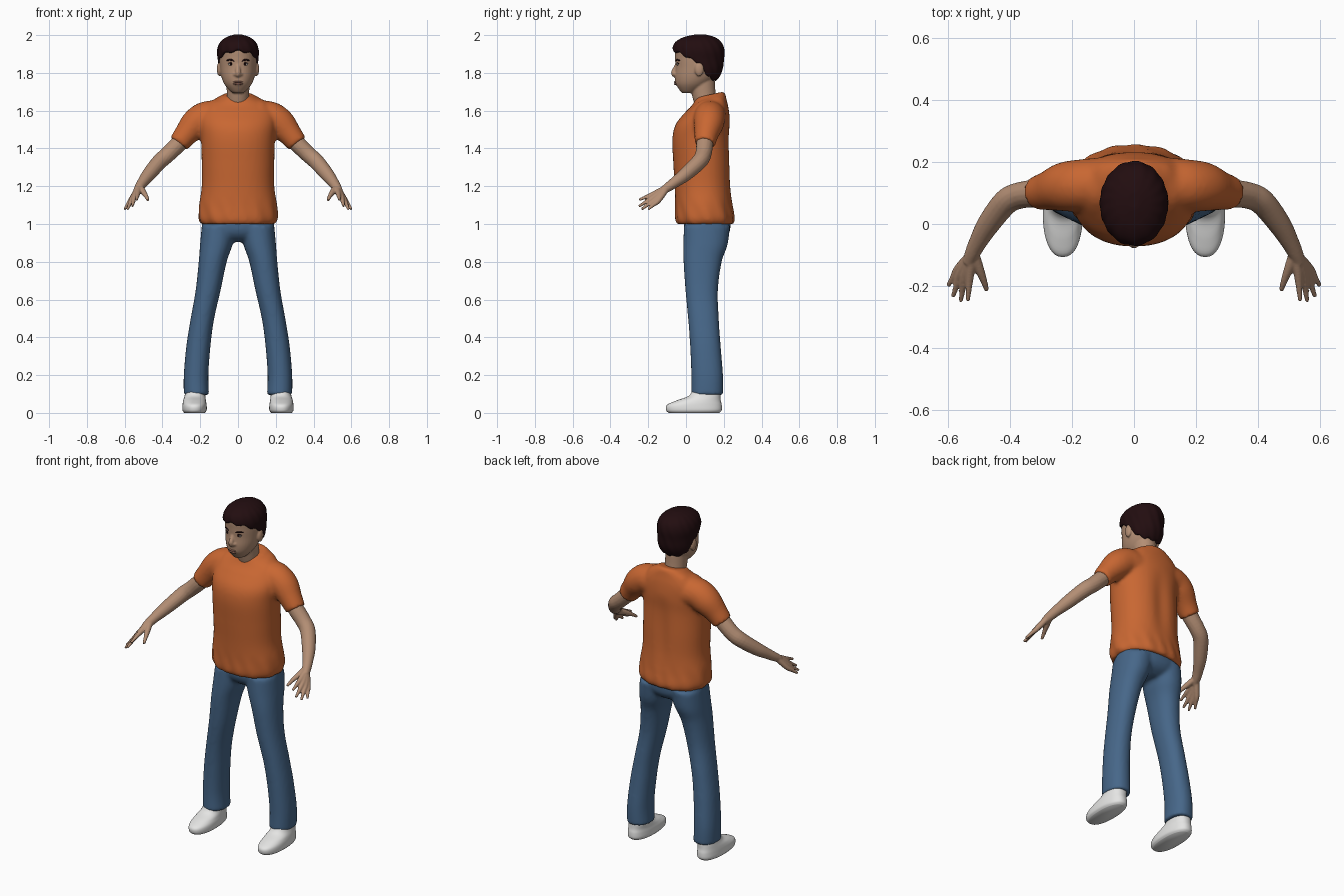
import bpy, bmesh, math
from mathutils import Vector, Matrix


def material(name, rgb):
    m = bpy.data.materials.new(name)
    m.diffuse_color = (*rgb, 1)
    return m


ORANGE = material("orange cotton", (0.58, 0.135, 0.032))
BLUE = material("blue denim", (0.062, 0.135, 0.25))
SKIN = material("skin", (0.45, 0.27, 0.175))
HAIR = material("dark hair", (0.016, 0.004, 0.005))
WHITE = material("white shoe", (0.78, 0.78, 0.77))
LIP = material("lip", (0.3, 0.14, 0.1))
EYE = material("eye white", (0.55, 0.5, 0.45))


def spline(rows, k):
    """Catmull-Rom through tuples of any length."""
    pts = [rows[0]] + list(rows) + [rows[-1]]
    out = []
    for i in range(1, len(pts) - 2):
        for j in range(k):
            t = j / k
            out.append([0.5 * (2 * b + (c - a) * t + (2 * a - 5 * b + 4 * c - d) * t * t
                               + (3 * b - a - 3 * c + d) * t ** 3)
                        for a, b, c, d in zip(*pts[i - 1:i + 3])])
    out.append(list(rows[-1]))
    return out


def skin_rings(bm, rings):
    """Join rings of points into a closed solid."""
    rings = [[bm.verts.new(p) for p in r] for r in rings]
    n = len(rings[0])
    for a, b in zip(rings, rings[1:]):
        for i in range(n):
            j = (i + 1) % n
            bm.faces.new((a[i], a[j], b[j], b[i]))
    bm.faces.new(rings[0])
    bm.faces.new(rings[-1])


def stack(bm, rows, power=2.0, n=40, k=5):
    """Level oval rings given as (x, y, z, half width, half depth)."""
    def oval(a, r):
        return math.copysign(abs(a) ** (2 / power), a) * r
    rings = []
    for x, y, z, rx, ry in spline(rows, k):
        rings.append([(x + oval(math.cos(2 * math.pi * i / n), rx),
                       y + oval(math.sin(2 * math.pi * i / n), ry), z) for i in range(n)])
    skin_rings(bm, rings)


def tube(bm, rows, n=16, k=5):
    """Round limb along (x, y, z, radius)."""
    path = spline(rows, k)
    rings = []
    for i, (x, y, z, r) in enumerate(path):
        a, b = path[max(i - 1, 0)], path[min(i + 1, len(path) - 1)]
        t = (Vector(b[:3]) - Vector(a[:3])).normalized()
        side = t.cross(Vector((0, 0, 1))).normalized()
        up = side.cross(t)
        rings.append([Vector((x, y, z)) + r * (side * math.cos(q) + up * math.sin(q))
                      for q in (2 * math.pi * j / n for j in range(n))])
    skin_rings(bm, rings)


def ball(bm, loc, size):
    bmesh.ops.create_uvsphere(bm, u_segments=16, v_segments=10, radius=1,
                              matrix=Matrix.Translation(loc) @ Matrix.Diagonal((*size, 1)))


def flip(rows, s):
    return [(r[0] * s, *r[1:]) for r in rows]


def finish(name, bm, mat, voxel=0, relax=0):
    """Make the object; voxel fuses overlapping pieces, relax softens seams."""
    bmesh.ops.recalc_face_normals(bm, faces=bm.faces)
    for f in bm.faces:
        f.smooth = True
    me = bpy.data.meshes.new(name)
    bm.to_mesh(me)
    bm.free()
    me.materials.append(mat)
    ob = bpy.data.objects.new(name, me)
    bpy.context.collection.objects.link(ob)
    if voxel:
        m = ob.modifiers.new("fuse", 'REMESH')
        m.mode = 'VOXEL'
        m.voxel_size = voxel
        m.use_smooth_shade = True
    if relax:
        m = ob.modifiers.new("soften", 'SMOOTH')
        m.factor = 0.5
        m.iterations = relax
    return ob


SIDES = (1, -1)

# T-shirt: body and two short sleeves, with gathered hem and tilted collar
bm = bmesh.new()
stack(bm, [(0, .10, 1.00, .195, .150), (0, .10, 1.03, .209, .157), (0, .095, 1.10, .206, .152),
           (0, .09, 1.20, .192, .150), (0, .085, 1.32, .192, .152), (0, .08, 1.45, .195, .152),
           (0, .09, 1.53, .202, .143), (0, .115, 1.60, .198, .112), (0, .125, 1.645, .155, .09),
           (0, .127, 1.672, .098, .08), (0, .125, 1.685, .078, .073)], power=2.2, n=72, k=6)
for s in SIDES:
    tube(bm, flip([(.11, .13, 1.565, .085), (.17, .125, 1.565, .084), (.225, .12, 1.53, .08),
                   (.275, .108, 1.475, .064), (.314, .10, 1.425, .055)], s), n=28)
for v in bm.verts:
    x, y, z = v.co
    ang = math.atan2(y - .1, x)
    if z < 1.14:
        g = 1 + .018 * math.sin(13 * ang + 25 * z) * min(1, (1.14 - z) / .08)
        v.co.x, v.co.y = x * g, .1 + (y - .1) * g
    if y > .15 and 1.1 < z < 1.55:
        v.co.y -= .014 * math.exp(-(x / .045) ** 2) * math.sin(math.pi * (z - 1.1) / .45)
    if z > 1.6 and abs(x) < .12:
        v.co.z += (y - .125) * .22 * min(1, (z - 1.6) / .07)
finish("tshirt", bm, ORANGE, .011, 4)

# Jeans: hips and two legs
bm = bmesh.new()
stack(bm, [(0, .11, .905, .07, .06), (0, .112, .93, .14, .1), (0, .112, .97, .187, .122),
           (0, .112, 1.04, .187, .122)], power=2.2)
for s in SIDES:
    stack(bm, flip([(.220, .112, .095, .067, .085), (.222, .112, .20, .065, .084),
                    (.210, .103, .35, .064, .081), (.190, .093, .49, .062, .081),
                    (.158, .083, .65, .066, .086), (.134, .088, .80, .074, .101),
                    (.115, .103, .89, .086, .117), (.100, .111, .99, .092, .122)], s), power=2.2)
finish("jeans", bm, BLUE, .010, 5)

# Shoes
for s, side in zip(SIDES, ("left", "right")):
    bm = bmesh.new()
    stack(bm, flip([(.23, .042, 0, .054, .134), (.23, .042, .014, .064, .147),
                    (.23, .044, .042, .064, .145), (.23, .066, .065, .060, .118),
                    (.228, .098, .09, .055, .084), (.225, .11, .13, .05, .07)], s), power=2.3)
    ob = finish(side + "_shoe", bm, WHITE)

# Arms with hands: every finger runs from the wrist so the roots fuse into a palm
TIPS = [((.531, -.165, 1.162), (.537, -.248, 1.128)), ((.547, -.165, 1.147), (.560, -.250, 1.093)),
        ((.560, -.157, 1.135), (.585, -.235, 1.078)), ((.568, -.145, 1.125), (.601, -.200, 1.078))]
for s, side in zip(SIDES, ("left", "right")):
    bm = bmesh.new()
    tube(bm, flip([(.25, .11, 1.50, .045), (.31, .10, 1.43, .045), (.37, .092, 1.37, .043),
                   (.415, .07, 1.33, .042), (.47, .0, 1.265, .037), (.505, -.06, 1.22, .029),
                   (.522, -.095, 1.195, .025), (.535, -.125, 1.175, .020)], s))
    for knuckle, tip in TIPS:
        mid = tuple((a + b) / 2 for a, b in zip(knuckle, tip))
        tube(bm, flip([(.525, -.10, 1.193, .018), (*knuckle, .0145), (*mid, .0105),
                       (*tip, .007)], s), n=12)
    tube(bm, flip([(.518, -.095, 1.195, .018), (.500, -.145, 1.168, .0155),
                   (.485, -.185, 1.145, .011), (.476, -.214, 1.125, .008)], s), n=12)
    finish(side + "_arm", bm, SKIN, .0045, 3)

# Head: neck, skull, nose, ears
bm = bmesh.new()
stack(bm, [(0, .115, 1.60, .06, .06), (0, .095, 1.68, .059, .063), (0, .085, 1.76, .062, .068)])
stack(bm, [(0, .015, 1.693, .026, .034), (0, .02, 1.707, .045, .053), (0, .035, 1.74, .072, .088),
           (0, .05, 1.78, .088, .109), (0, .06, 1.83, .096, .116), (0, .065, 1.88, .1, .123),
           (0, .065, 1.93, .098, .122), (0, .065, 1.97, .07, .09), (0, .065, 1.98, .03, .04)])
tube(bm, [(0, -.042, 1.855, .010), (0, -.056, 1.825, .012), (0, -.065, 1.80, .015),
          (0, -.058, 1.784, .012)])
for s in SIDES:
    ball(bm, (.014 * s, -.056, 1.792), (.011, .012, .009))
    ball(bm, (.099 * s, .07, 1.82), (.013, .024, .038))
ball(bm, (0, -.045, 1.748), (.03, .014, .017))
finish("head", bm, SKIN, .005, 3)

# Hair cap whose lower edge drops from fringe to nape
EDGE = [(-.09, 1.925), (-.03, 1.903), (.03, 1.87), (.07, 1.85), (.11, 1.79), (.14, 1.762), (.3, 1.75)]


def hairline(y):
    for (a, za), (b, zb) in zip(EDGE, EDGE[1:]):
        if y <= b:
            return za + (zb - za) * max(0, (y - a) / (b - a))
    return EDGE[-1][1]


bm = bmesh.new()
stack(bm, [(0, .10, 1.75, .062, .052), (0, .095, 1.78, .087, .082), (0, .085, 1.82, .101, .11),
           (0, .07, 1.87, .107, .13), (0, .066, 1.92, .110, .137), (0, .066, 1.96, .096, .124),
           (0, .07, 1.988, .064, .085), (0, .075, 2.003, .02, .03)], n=80, k=6)
for v in bm.verts:
    x, y, z = v.co
    ang = math.atan2(y - .07, x)
    g = 1 + .014 * math.sin(15 * ang + 45 * z)
    v.co.x, v.co.y = x * g, .07 + (y - .07) * g
    v.co.z = max(z, hairline(y) + .006 * math.sin(11 * ang))
finish("hair", bm, HAIR, .006, 2)

# Face details: eyes, pupils, brows, lips
whites, darks, lips = bmesh.new(), bmesh.new(), bmesh.new()
for s in SIDES:
    ball(whites, (.038 * s, -.043, 1.846), (.015, .007, .0065))
    ball(darks, (.037 * s, -.0475, 1.846), (.006, .004, .006))
    tube(darks, flip([(.018, -.051, 1.862, .004), (.038, -.047, 1.869, .005),
                      (.060, -.033, 1.866, .003)], s), n=8)
    tube(darks, flip([(.024, -.046, 1.851, .002), (.038, -.048, 1.8535, .003),
                      (.053, -.038, 1.849, .002)], s), n=8)
for z, r in ((1.752, .0055), (1.742, .006)):
    ball(lips, (0, -.055, z), (.026, .008, r))
finish("eyes", whites, EYE)
finish("pupils_and_brows", darks, HAIR)
finish("lips", lips, LIP)
